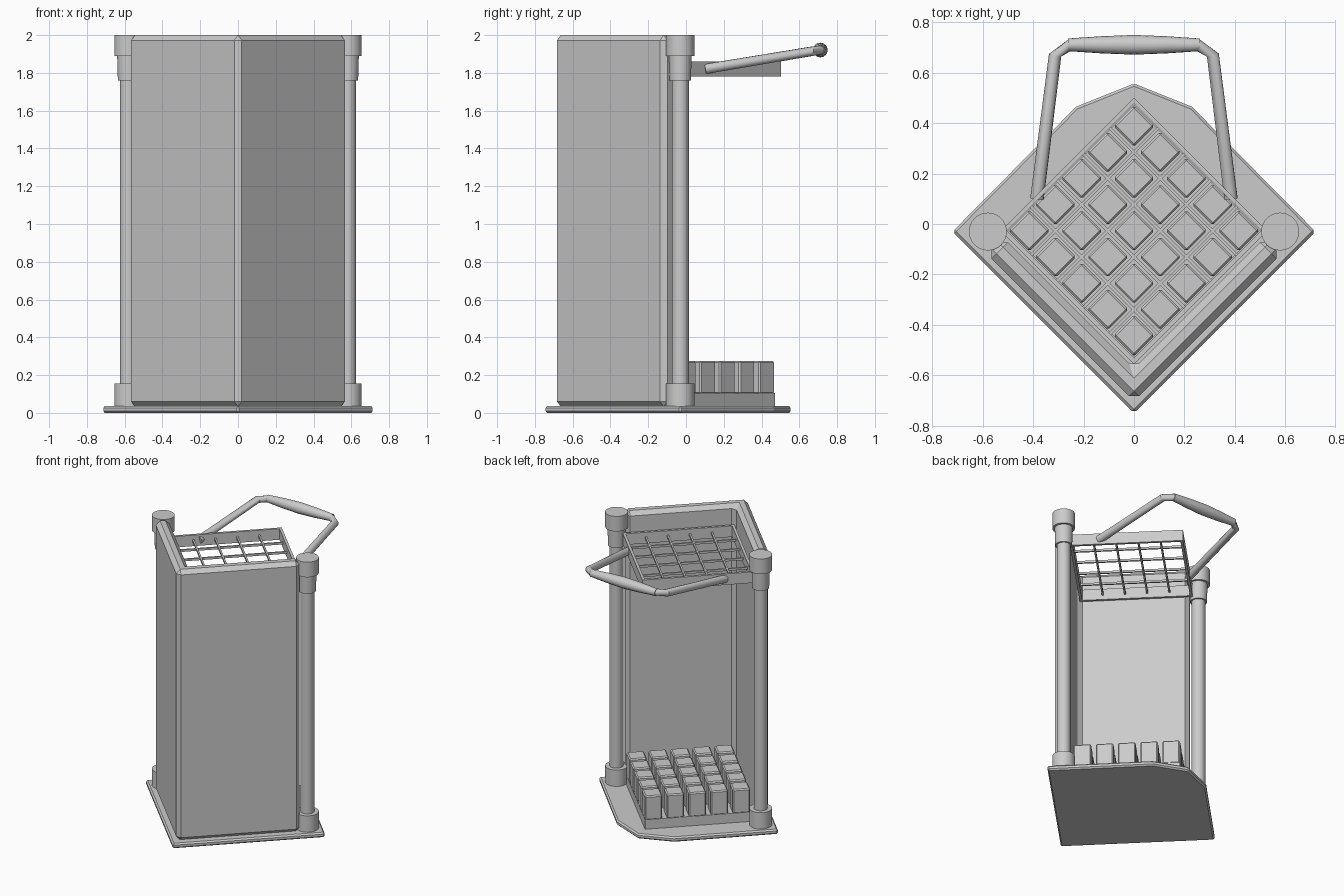
import bpy, bmesh, math
from mathutils import Vector, Matrix

if "Cube" in bpy.data.objects:
    bpy.data.objects.remove(bpy.data.objects["Cube"])

grey = bpy.data.materials.new("plain grey")
grey.diffuse_color = (0.6, 0.6, 0.6, 1)
grey.use_nodes = True
grey.node_tree.nodes["Principled BSDF"].inputs["Base Color"].default_value = grey.diffuse_color
CY = -0.027                      # y centre of the cutting square
TURN = Matrix.Translation((0, CY, 0)) @ Matrix.Rotation(math.radians(45), 4, 'Z')


def finish(name, bm, bevel=0, smooth=False):
    bmesh.ops.recalc_face_normals(bm, faces=bm.faces)
    me = bpy.data.meshes.new(name)
    bm.to_mesh(me)
    bm.free()
    ob = bpy.data.objects.new(name, me)
    bpy.context.collection.objects.link(ob)
    me.materials.append(grey)
    if bevel:
        m = ob.modifiers.new("bevel", 'BEVEL')
        m.width = bevel
        m.segments = 1
        m.limit_method = 'ANGLE'
        m.angle_limit = math.radians(40)
    if smooth:
        bpy.ops.object.select_all(action='DESELECT')
        ob.select_set(True)
        bpy.context.view_layer.objects.active = ob
        bpy.ops.object.shade_smooth_by_angle(angle=math.radians(35))
    return ob


def prism(name, pts, z0, z1, bevel):
    bm = bmesh.new()
    f = bm.faces.new([bm.verts.new((x, y, z0)) for x, y in pts])
    r = bmesh.ops.extrude_face_region(bm, geom=[f])
    vs = [v for v in r['geom'] if isinstance(v, bmesh.types.BMVert)]
    bmesh.ops.translate(bm, verts=vs, vec=(0, 0, z1 - z0))
    return finish(name, bm, bevel)


def box(bm, lo, hi):
    """Box in the square's own axes, turned 45 degrees into place."""
    lo, hi = Vector(lo), Vector(hi)
    size = Matrix.Diagonal((*(hi - lo), 1))
    bmesh.ops.create_cube(bm, size=1, matrix=TURN @ Matrix.Translation((lo + hi) / 2) @ size)


def tube(bm, path, sides=24):
    """Capped sweep through (x, y, z, radius) points."""
    pts = [Vector(p[:3]) for p in path]
    rings = []
    for i, p in enumerate(pts):
        a, b = pts[max(i - 1, 0)], pts[min(i + 1, len(pts) - 1)]
        d = (b - a).normalized()
        u = d.cross(Vector((0.13, 0.37, 0.92)) if abs(d.z) < 0.8 else Vector((0, 1, 0))).normalized()
        w = d.cross(u)
        ts = [2 * math.pi * k / sides for k in range(sides)]
        rings.append([bm.verts.new(p + path[i][3] * (u * math.cos(t) + w * math.sin(t))) for t in ts])
    for r, s in zip(rings, rings[1:]):
        for k in range(sides):
            bm.faces.new((r[k], r[k - 1], s[k - 1], s[k]))
    bm.faces.new(rings[0])
    bm.faces.new(rings[-1])


# Base plate
prism("base_plate", [(0, -0.75), (0.72, -0.03), (0.23, 0.465), (0, 0.557),
                     (-0.23, 0.465), (-0.72, -0.03)], 0, 0.036, 0.01)

# Folded front cover
prism("front_cover", [(0, -0.703), (0.585, -0.118), (0.52, -0.053), (0, -0.573),
                      (-0.52, -0.053), (-0.585, -0.118)], 0.033, 2.0, 0.028)

# Guide posts with collars
for side, s in (("left", -1), ("right", 1)):
    for part, z0, z1, r0, r1 in (("post", 0.03, 1.95, 0.045, 0.045),
                                 ("foot_collar", 0.034, 0.155, 0.075, 0.075),
                                 ("lower_collar", 1.76, 1.9, 0.056, 0.06),
                                 ("top_collar", 1.89, 2.0, 0.075, 0.075)):
        bm = bmesh.new()
        tube(bm, [(s * 0.58, -0.03, z0, r0), (s * 0.58, -0.03, z1, r1)], 32)
        finish(f"{side}_{part}", bm, 0, True)

# Slotted pusher block: solid foot plus 5 x 5 pegs
H, P, C = 0.352, 0.147, 0.058
bm = bmesh.new()
box(bm, (-H, -H, 0.034), (H, H, 0.105))
finish("pusher_foot", bm)
bm = bmesh.new()
for i in range(-2, 3):
    for j in range(-2, 3):
        box(bm, (i * P - C, j * P - C, 0.1), (i * P + C, j * P + C, 0.275))
finish("pusher_pegs", bm, 0.008)

# Cutting frame: four thin walls
F, T, Z0, Z1 = 0.374, 0.018, 1.78, 1.86
bm = bmesh.new()
for s in (-1, 1):
    a, b = sorted((s * F, s * (F - T)))
    box(bm, (a, -F, Z0), (b, F, Z1))
    box(bm, (-F + T, a, Z0), (F - T, b, Z1))
finish("cutting_frame", bm)

# Crossed blades
bm = bmesh.new()
for k in (-1.5, -0.5, 0.5, 1.5):
    box(bm, (k * P - 0.006, -F + T, 1.813), (k * P + 0.006, F - T, 1.828))
    box(bm, (-F + T, k * P - 0.006, 1.811), (F - T, k * P + 0.006, 1.826))
finish("blades", bm)

# Handle arms and grip
for side, s in (("left", -1), ("right", 1)):
    bm = bmesh.new()
    tube(bm, [(s * 0.385, 0.1, 1.82, 0.027), (s * 0.313, 0.67, 1.915, 0.025),
              (s * 0.25, 0.712, 1.921, 0.023)], 12)
    finish(f"{side}_handle_arm", bm, 0, True)
bm = bmesh.new()
tube(bm, [(x, 0.711, 1.921, r) for x, r in
          ((-0.262, 0.025), (-0.13, 0.034), (0, 0.039), (0.13, 0.034), (0.262, 0.025))], 16)
finish("handle_grip", bm, 0, True)
